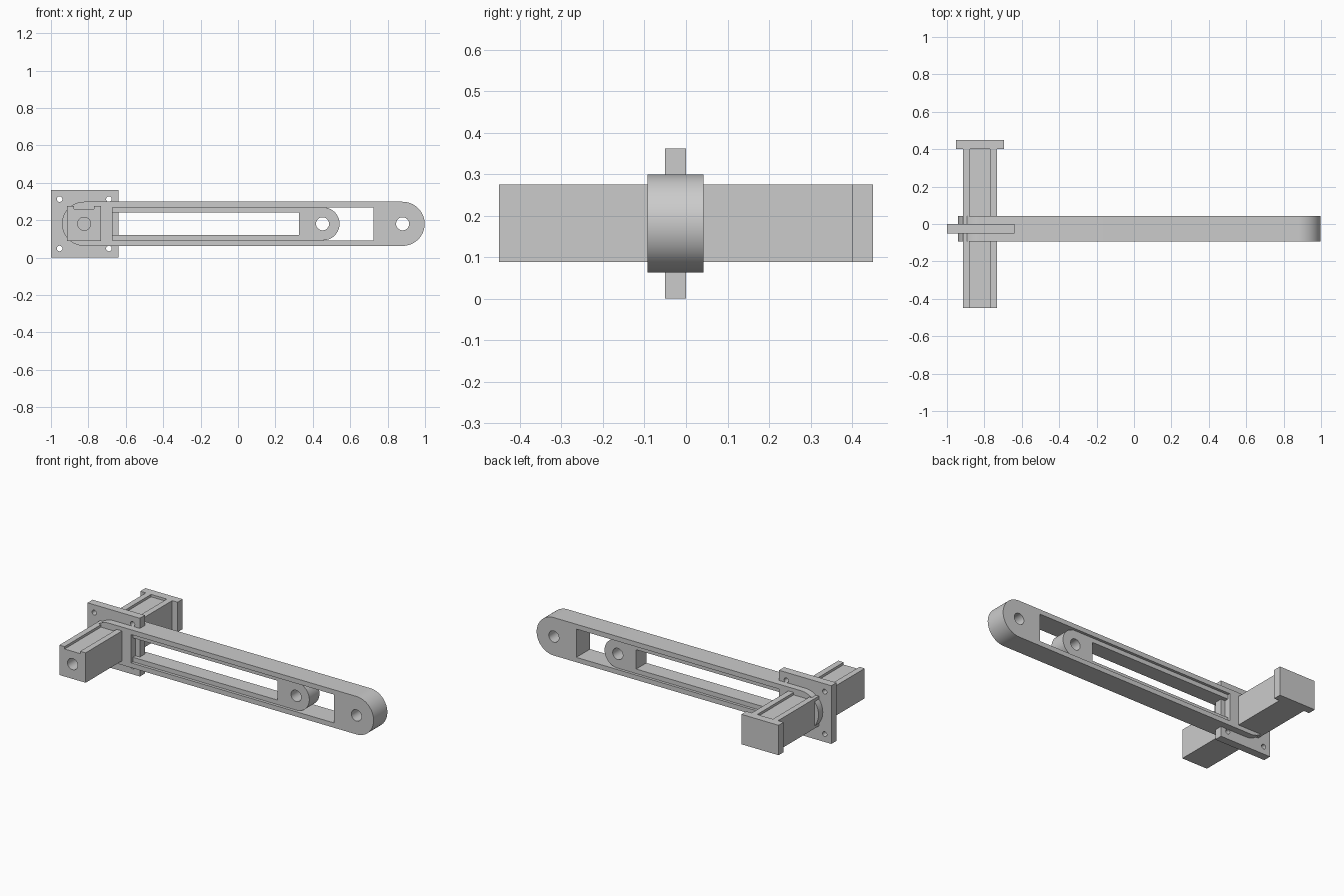
import bpy
import math

if "Cube" in bpy.data.objects:
    bpy.data.objects.remove(bpy.data.objects["Cube"])

ZC = 0.181      # shared centre height
PIVOT = -0.823  # x of the pivot block


def arc(cx, cz, r, a0, a1, n):
    return [(cx + r * math.cos(math.radians(a0 + (a1 - a0) * i / n)),
             cz + r * math.sin(math.radians(a0 + (a1 - a0) * i / n))) for i in range(n + 1)]


def circle(cx, cz, r, n=32):
    return arc(cx, cz, r, 0, 360, n)[:-1]


def rect(x0, x1, z0, z1):
    return [(x0, z0), (x1, z0), (x1, z1), (x0, z1)]


def stadium(x0, x1, r):
    return arc(x1, ZC, r, -90, 90, 32) + arc(x0, ZC, r, 90, 270, 32)


def extrude_part(name, y0, y1, *loops):
    """Extrude an x-z outline (first loop) with holes (other loops) from y0 to y1."""
    cu = bpy.data.curves.new(name, 'CURVE')
    cu.dimensions = '2D'
    cu.fill_mode = 'BOTH'
    cu.extrude = (y1 - y0) / 2
    for pts in loops:
        s = cu.splines.new('POLY')
        s.points.add(len(pts) - 1)
        for p, (x, z) in zip(s.points, pts):
            p.co = (x, z, 0, 1)
        s.use_cyclic_u = True
    ob = bpy.data.objects.new(name, cu)
    bpy.context.collection.objects.link(ob)
    ob.location.y = (y0 + y1) / 2
    ob.rotation_euler.x = math.pi / 2
    bpy.ops.object.select_all(action='DESELECT')
    bpy.context.view_layer.objects.active = ob
    ob.select_set(True)
    bpy.ops.object.convert(target='MESH')
    ob = bpy.context.object
    # weld caps to walls
    bpy.ops.object.mode_set(mode='EDIT')
    bpy.ops.mesh.select_all(action='SELECT')
    bpy.ops.mesh.remove_doubles(threshold=0.0001)
    bpy.ops.mesh.normals_make_consistent(inside=False)
    bpy.ops.object.mode_set(mode='OBJECT')
    bpy.ops.object.shade_smooth_by_angle(angle=math.radians(30))
    return ob


# long outer arm with slot and end hole
extrude_part("outer_arm", -0.093, 0.042,
             stadium(PIVOT, 0.88, 0.118),
             rect(-0.67, 0.725, ZC - 0.088, ZC + 0.088),
             circle(0.88, ZC, 0.035))

# shorter arm nested in the slot
extrude_part("inner_arm", -0.075, 0.025,
             stadium(PIVOT, 0.455, 0.088),
             rect(-0.67, 0.325, ZC - 0.06, ZC + 0.06),
             circle(0.452, ZC, 0.035))

# square mounting plate with corner screw holes
extrude_part("mounting_plate", -0.05, 0.0,
             rect(-1.0, -0.64, 0.0, 0.362),
             *[circle(-0.822 + sx * 0.132, ZC + sz * 0.132, 0.015, 24)
               for sx in (-1, 1) for sz in (-1, 1)])

# pivot block with a groove along its top and a bored centre
extrude_part("pivot_block", -0.45, 0.405,
             [(-0.914, 0.089), (-0.733, 0.089), (-0.733, 0.275), (-0.77, 0.275),
              (-0.77, 0.26), (-0.878, 0.26), (-0.878, 0.275), (-0.914, 0.275)],
             circle(PIVOT, ZC, 0.035))

# wider flange closing the back of the block
extrude_part("block_flange", 0.4, 0.45, rect(-0.952, -0.696, 0.089, 0.275))
